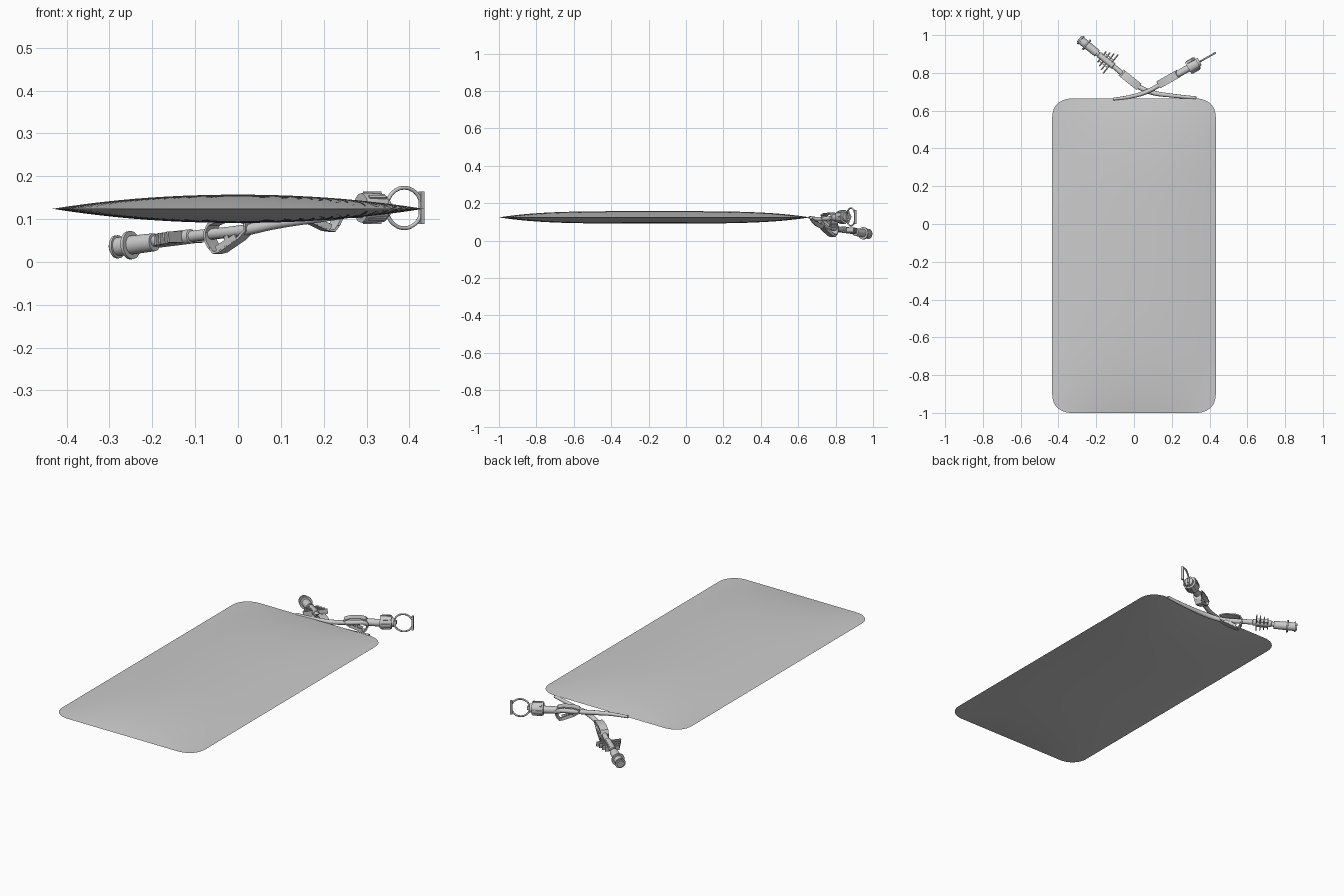
import bpy, bmesh, math
from mathutils import Vector, Matrix

cube = bpy.data.objects.get("Cube")
if cube:
    bpy.data.objects.remove(cube, do_unlink=True)


def finish(name, bm, matrix=Matrix(), angle=35):
    bmesh.ops.recalc_face_normals(bm, faces=bm.faces)
    mesh = bpy.data.meshes.new(name)
    bm.to_mesh(mesh)
    bm.free()
    mesh.transform(matrix)
    obj = bpy.data.objects.new(name, mesh)
    bpy.context.collection.objects.link(obj)
    bpy.ops.object.select_all(action='DESELECT')
    obj.select_set(True)
    bpy.context.view_layer.objects.active = obj
    bpy.ops.object.shade_smooth_by_angle(angle=math.radians(angle))
    return obj


def frame(origin, direction):
    """Local x runs along the tube, local y is level, local z points up."""
    x = Vector(direction).normalized()
    y = Vector((0, 0, 1)).cross(x).normalized()
    m = Matrix((x, y, x.cross(y))).transposed().to_4x4()
    m.translation = origin
    return m


def lathe(name, profile, matrix, sides=24):
    """Spin (distance, radius) pairs around local x."""
    bm = bmesh.new()
    rings = []
    for d, r in profile:
        rings.append([bm.verts.new((d, r * math.cos(a), r * math.sin(a)))
                      for a in (math.tau * i / sides for i in range(sides))])
    for a, b in zip(rings, rings[1:]):
        for i in range(sides):
            j = (i + 1) % sides
            bm.faces.new((a[i], a[j], b[j], b[i]))
    bm.faces.new(rings[0])
    bm.faces.new(rings[-1])
    return finish(name, bm, matrix)


def tube(name, points, radius, radii=None, cyclic=False):
    """Smooth round tube through the points."""
    curve = bpy.data.curves.new(name, 'CURVE')
    curve.dimensions = '3D'
    curve.bevel_depth = radius
    curve.bevel_resolution = 4
    curve.resolution_u = 8
    curve.use_fill_caps = True
    spline = curve.splines.new('BEZIER')
    spline.bezier_points.add(len(points) - 1)
    spline.use_cyclic_u = cyclic
    for i, (bp, co) in enumerate(zip(spline.bezier_points, points)):
        bp.co = co
        bp.handle_left_type = bp.handle_right_type = 'AUTO'
        bp.radius = radii[i] if radii else 1
    obj = bpy.data.objects.new(name, curve)
    bpy.context.collection.objects.link(obj)
    bpy.ops.object.select_all(action='DESELECT')
    obj.select_set(True)
    bpy.context.view_layer.objects.active = obj
    bpy.ops.object.convert(target='MESH')
    bpy.ops.object.shade_smooth_by_angle(angle=math.radians(40))


def box(bm, center, size):
    m = Matrix.Translation(center) @ Matrix.Diagonal((*size, 1))
    bmesh.ops.create_cube(bm, size=1, matrix=m)


def strip(bm, path, width, thick, y=0):
    """Bent flat strip following an (x, z) path."""
    pts = [Vector((p[0], 0, p[1])) for p in path]
    rows = []
    for i, p in enumerate(pts):
        t = (pts[min(i + 1, len(pts) - 1)] - pts[max(i - 1, 0)]).normalized()
        n = Vector((-t.z, 0, t.x)) * thick / 2
        side = Vector((0, width / 2, 0))
        off = Vector((0, y, 0))
        rows.append([bm.verts.new(p + off + q) for q in
                     (n + side, n - side, -n - side, -n + side)])
    for a, b in zip(rows, rows[1:]):
        for i in range(4):
            j = (i + 1) % 4
            bm.faces.new((a[i], a[j], b[j], b[i]))
    bm.faces.new(rows[0])
    bm.faces.new(rows[-1])


# Pillow-shaped bag: two domed sheets meeting at a rounded outline
HALF_X, HALF_Y, MID_Y, MID_Z, DOME, CORNER = 0.433, 0.832, -0.168, 0.124, 0.033, 0.1
bm = bmesh.new()
NU, NV = 32, 64
for sign in (1, -1):
    grid = []
    for j in range(NV + 1):
        v = math.sin(math.pi / 2 * (2 * j / NV - 1))
        inset = max(0, abs(v) * HALF_Y - (HALF_Y - CORNER)) / CORNER
        half = HALF_X - CORNER * (1 - math.sqrt(max(0, 1 - inset ** 2.3)))
        row = []
        for i in range(NU + 1):
            u = math.sin(math.pi / 2 * (2 * i / NU - 1))
            h = DOME * (1 - abs(u) ** 2.1) * (1 - abs(v) ** 4)
            row.append(bm.verts.new((u * half, MID_Y + v * HALF_Y, MID_Z + sign * h)))
        grid.append(row)
    for a, b in zip(grid, grid[1:]):
        for i in range(NU):
            bm.faces.new((a[i], a[i + 1], b[i + 1], b[i]))
bmesh.ops.remove_doubles(bm, verts=bm.verts, dist=0.00005)
finish("bag", bm, angle=60)

# Two crossing tubes leaving the back edge
tube("drain_tube", [(0.33, 0.668, 0.122), (0.2, 0.68, 0.104), (0.09, 0.698, 0.09),
                    (0.02, 0.73, 0.075), (-0.09, 0.82, 0.062), (-0.2, 0.908, 0.048)],
     0.013, [0.6, 0.8, 1, 1, 1, 1])
tube("fill_tube", [(-0.11, 0.661, 0.124), (-0.02, 0.674, 0.12), (0.06, 0.697, 0.115),
                   (0.15, 0.745, 0.116), (0.22, 0.787, 0.12), (0.3, 0.832, 0.125)],
     0.012, [0.6, 0.8, 1, 1, 1, 1])

DRAIN = (-0.32, 0.256, -0.04)
FILL = (0.87, 0.49, 0.0)


# Pinch clamps: bent strap, sprung lower lever and side webs
def clamp(name, matrix):
    bm = bmesh.new()
    strip(bm, [(-0.06, 0.016), (-0.03, 0.026), (0.02, 0.028), (0.046, 0.022),
               (0.058, 0.005), (0.058, -0.015), (0.048, -0.033)], 0.042, 0.006)
    strip(bm, [(0.054, -0.028), (0.04, -0.045), (0.025, -0.043),
               (-0.035, -0.018), (-0.058, -0.002), (-0.06, 0.016)], 0.034, 0.006)
    for y in (-0.015, 0.015):
        strip(bm, [(0.03, -0.037), (-0.03, -0.014)], 0.005, 0.014, y)
    box(bm, (0, 0, -0.014), (0.012, 0.03, 0.01))
    finish(name, bm, matrix)


clamp("drain_clamp", frame((-0.02, 0.763, 0.07), DRAIN))
clamp("fill_clamp", frame((0.183, 0.767, 0.118), FILL))

# Winged ribbed grip on the drain tube
grip = frame((-0.147, 0.866, 0.055), DRAIN)
bm = bmesh.new()
for i in range(4):
    box(bm, ((i - 1.5) * 0.02, 0, 0), (0.005, 0.128 - 0.018 * i, 0.026))
for y in (-0.025, 0.025):
    box(bm, (0, y, 0), (0.065, 0.005, 0.02))
finish("grip_wings", bm, grip)
lathe("grip_sleeve", [(-0.05, 0.013), (-0.048, 0.017), (0.048, 0.017), (0.05, 0.013)], grip)

# Flanged drain outlet
lathe("drain_outlet", [(0, 0.014), (0, 0.021), (0.068, 0.022), (0.068, 0.033),
                       (0.076, 0.033), (0.076, 0.022), (0.108, 0.022), (0.108, 0.027),
                       (0.115, 0.027), (0.115, 0.019), (0.122, 0.019)],
      frame((-0.195, 0.904, 0.046), DRAIN))

# Fill connector: sleeve and notched collar
lathe("fill_sleeve", [(0, 0.013), (0, 0.018), (0.085, 0.019), (0.085, 0.013)],
      frame((0.215, 0.784, 0.121), FILL))
collar = frame((0.287, 0.825, 0.126), FILL)
lathe("fill_collar", [(0, 0.02), (0, 0.034), (0.012, 0.036), (0.058, 0.033),
                      (0.058, 0.024), (0.07, 0.022), (0.07, 0.008)], collar)
bm = bmesh.new()
for k in range(8):
    a = math.tau * k / 8
    r = bmesh.ops.create_cube(bm, size=1, matrix=Matrix.Rotation(a, 4, 'X')
                              @ Matrix.Translation((0.03, 0, 0.035))
                              @ Matrix.Diagonal((0.045, 0.008, 0.006, 1)))
finish("collar_ribs", bm, collar)

# Pull ring standing upright, with its flat end tab
ring = frame((0.388, 0.882, 0.126), FILL)
tube("pull_ring", [ring @ Vector((0.047 * math.cos(a), 0, 0.047 * math.sin(a)))
                   for a in (math.tau * i / 12 for i in range(12))],
     0.0045, cyclic=True)
bm = bmesh.new()
box(bm, (0.046, 0, 0), (0.01, 0.012, 0.076))
box(bm, (-0.044, 0, 0), (0.02, 0.01, 0.02))
finish("ring_tab", bm, ring)
